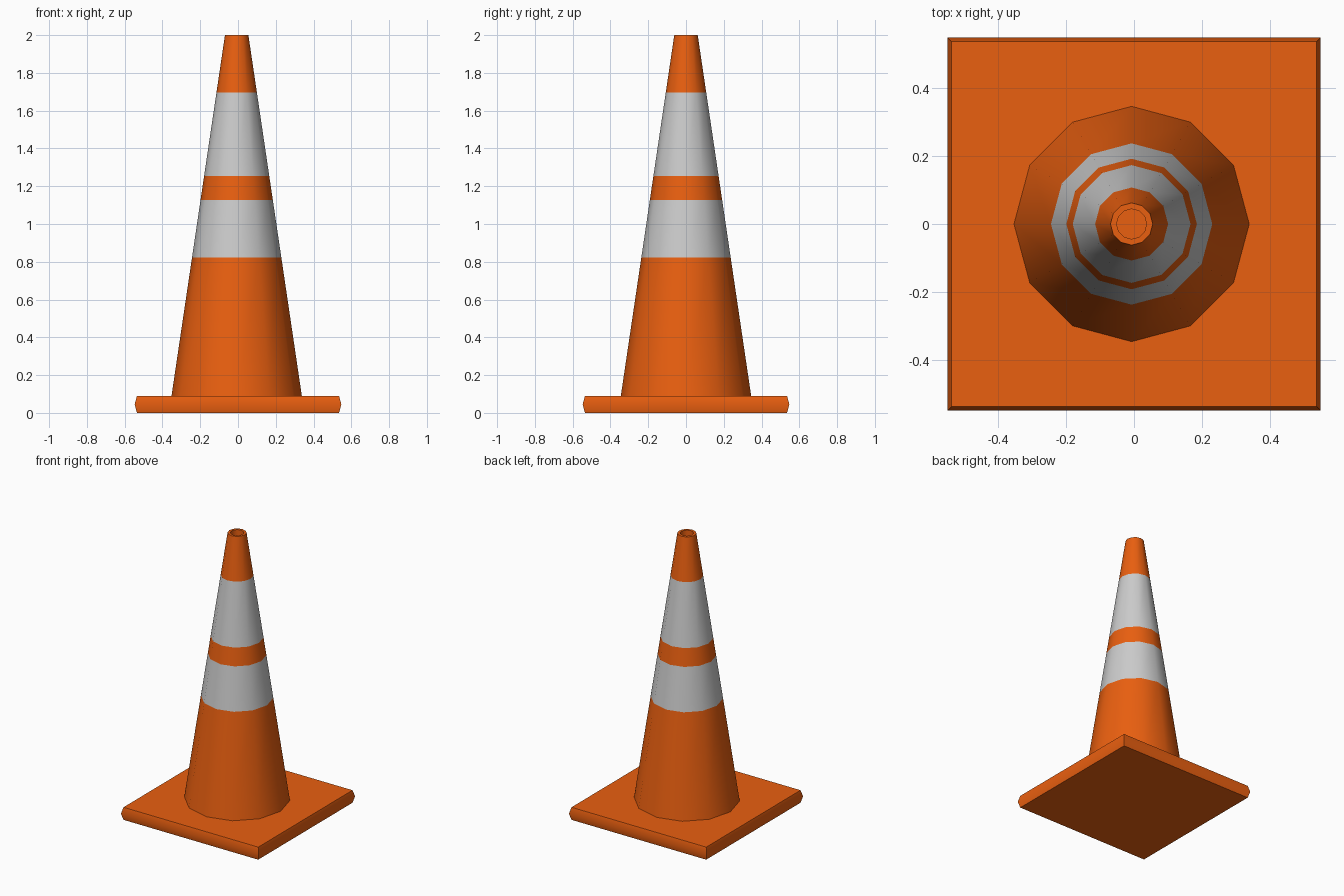
import bpy, bmesh
from math import cos, sin, pi, radians

if "Cube" in bpy.data.objects:
    bpy.data.objects.remove(bpy.data.objects["Cube"])


def material(name, rgb):
    m = bpy.data.materials.new(name)
    m.diffuse_color = (*rgb, 1)
    m.use_nodes = True
    m.node_tree.nodes["Principled BSDF"].inputs["Base Color"].default_value = m.diffuse_color
    return m


orange = material("orange", (0.82, 0.115, 0.005))
white = material("white", (0.8, 0.8, 0.8))


def loft(name, profile, sides, start, mats, centre_x=0.0):
    """Stack regular rings from (radius, z, material index of the band above), capping both ends."""
    bm = bmesh.new()
    rings = []
    for r, z, _ in profile:
        rings.append([bm.verts.new((centre_x + r * cos(start + 2 * pi * i / sides),
                                    r * sin(start + 2 * pi * i / sides), z))
                      for i in range(sides)])
    for (a, b), (_, _, mat) in zip(zip(rings, rings[1:]), profile):
        for i in range(sides):
            j = (i + 1) % sides
            bm.faces.new((a[i], a[j], b[j], b[i])).material_index = mat
    bm.faces.new(rings[0][::-1])
    bm.faces.new(rings[-1])
    mesh = bpy.data.meshes.new(name)
    bm.to_mesh(mesh)
    bm.free()
    for m in mats:
        mesh.materials.append(m)
    ob = bpy.data.objects.new(name, mesh)
    bpy.context.collection.objects.link(ob)
    bpy.ops.object.select_all(action='DESELECT')
    ob.select_set(True)
    bpy.context.view_layer.objects.active = ob
    bpy.ops.object.shade_smooth_by_angle(angle=radians(35))
    return ob


# Square foot with a slightly bulging rim
d = 2 ** 0.5
loft("base_plate", [(0.535 * d, 0, 0), (0.547 * d, 0.045, 0), (0.535 * d, 0.09, 0)],
     4, pi / 4, [orange])


# Twelve-sided tapering body with two reflective bands and a recess in the tip
def taper(z):
    return 0.345 + (0.062 - 0.345) * (z - 0.09) / 1.91


bands = [(0.09, 0), (0.822, 1), (1.127, 0), (1.253, 1), (1.696, 0), (2.0, 0)]
body = [(taper(z), z, mat) for z, mat in bands]
body += [(0.044, 2.0, 0), (0.044, 1.92, 0)]
loft("cone_body", body, 12, 0, [orange, white], centre_x=-0.007)
